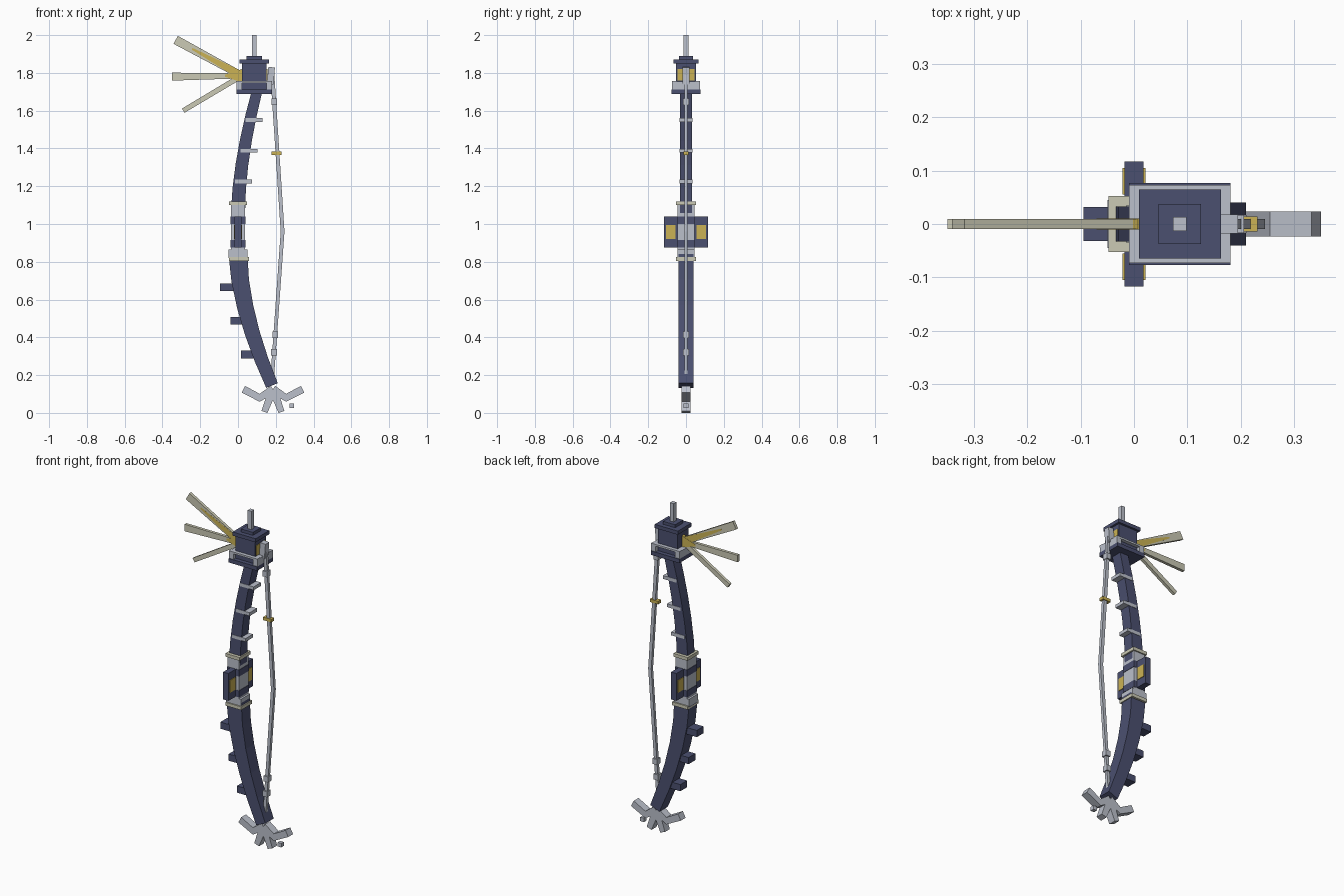
import bpy, bmesh
from mathutils import Vector

cube = bpy.data.objects.get("Cube")
if cube:
    bpy.data.objects.remove(cube)


def material(name, *rgb):
    mat = bpy.data.materials.new(name)
    mat.use_nodes = True
    mat.diffuse_color = (*rgb, 1)
    shader = mat.node_tree.nodes["Principled BSDF"]
    shader.inputs["Base Color"].default_value = mat.diffuse_color
    return mat


NAVY = material("navy", .07, .08, .16)
STEEL = material("pale steel", .5, .53, .6)
GOLD = material("gold", .6, .45, .09)
CREAM = material("cream grey", .6, .59, .46)


def finish(name, bm, mat):
    bmesh.ops.recalc_face_normals(bm, faces=bm.faces)
    mesh = bpy.data.meshes.new(name)
    bm.to_mesh(mesh)
    bm.free()
    mesh.materials.append(mat)
    bpy.context.collection.objects.link(bpy.data.objects.new(name, mesh))


def box(name, mat, wide, deep, tall, x=0, y=0, z=0):
    """Box standing with the centre of its bottom face at (x, y, z)."""
    bm = bmesh.new()
    bmesh.ops.create_cube(bm, size=1)
    bmesh.ops.scale(bm, vec=(wide, deep, tall), verts=bm.verts)
    bmesh.ops.translate(bm, vec=(x, y, z + tall / 2), verts=bm.verts)
    finish(name, bm, mat)


def beam(name, mat, path, start, end, deep):
    """Bar through points in the xz plane, its width going from start to end."""
    bm = bmesh.new()
    rings = []
    last = len(path) - 1
    for i, point in enumerate(path):
        along = (path[min(i + 1, last)] - path[max(i - 1, 0)]).normalized()
        width = start + (end - start) * i / last
        side = Vector((-along.z, 0, along.x)) * width / 2
        out = Vector((0, deep / 2, 0))
        corners = (side + out, side - out, -side - out, out - side)
        rings.append([bm.verts.new(point + corner) for corner in corners])
    for ring, following in zip(rings, rings[1:]):
        for k in range(len(ring)):
            bm.faces.new((ring[k], ring[k - 1], following[k - 1], following[k]))
    bm.faces.new(rings[0])
    bm.faces.new(rings[-1])
    finish(name, bm, mat)


def at(x, z):
    return Vector((x, 0, z))


def arc(reach, low, high, steps=5):
    """Points that leave the vertical ever faster until they reach sideways."""
    parts = [i / steps for i in range(steps + 1)]
    return [at(reach * t ** 1.7, low + (high - low) * t) for t in parts]


# Shaft in two halves, bowing away from the grip
beam("upper_shaft", NAVY, arc(.1, 1.06, 1.7), .075, .055, deep=.066)
beam("lower_shaft", NAVY, arc(.18, .84, .145), .1, .066, deep=.08)

# Ribs climbing the upper shaft, cleats stepping down the lower shaft
for i in range(3):
    box(f"rib_{i}", STEEL, .09, .07, .02, x=.03 + .027 * i, z=1.215 + .163 * i)
    box(f"cleat_{i}", NAVY, .09, .064, .04, x=.055 * i - .05, z=.645 - .178 * i)

# Grip with bands and collars
box("grip_core", STEEL, .075, .09, .25, z=.85)
box("upper_collar", CREAM, .095, .105, .02, z=1.1)
box("lower_collar", STEEL, .1, .09, .045, z=.82)
box("lower_collar_rim", CREAM, .105, .105, .02, x=.005, z=.805)
for level, z in (("lower", .875), ("upper", 1)):
    box(f"{level}_grip_band", NAVY, .08, .094, .04, z=z)

# Wings on both sides of the grip, with lit windows
for side, s in (("left", 1), ("right", -1)):
    box(f"{side}_wing", NAVY, .035, .08, .165, y=s * .077, z=.875)
    box(f"{side}_wing_window", GOLD, .043, .05, .075, y=s * .08, z=.92)

# Lantern head, stacked upwards on one axis
head = .086
box("head_base", NAVY, .19, .154, .024, x=head, z=1.688)
box("head_block", NAVY, .13, .104, .14, x=head, z=1.71)
box("head_cap", NAVY, .154, .13, .022, x=head, z=1.85)
box("head_cap_step", NAVY, .08, .076, .02, x=head, z=1.87)
box("finial", STEEL, .025, .026, .11, x=head, z=1.89)
box("head_window", GOLD, .008, .09, .06, x=head + .065, z=1.76)
for side, s in (("left", 1), ("right", -1)):
    box(f"head_{side}_rail", STEEL, .03, .146, .045, x=head + s * .08, z=1.71)
for side, s in (("front", -1), ("back", 1)):
    box(f"head_{side}_rail", STEEL, .19, .023, .011, x=head, y=s * .062, z=1.746)

# Fan of blades with gold inlay and root
root = at(.02, 1.785)
top_tip = at(-.33, 1.975)
beam("top_blade", CREAM, [root, top_tip], .04, .048, deep=.018)
beam("middle_blade", CREAM, [root, at(-.35, 1.78)], .028, .042, deep=.018)
beam("bottom_blade", CREAM, [root, at(-.29, 1.6)], .028, .026, deep=.018)
beam("blade_inlay", GOLD, [root, root.lerp(top_tip, .75)], .045, .01, deep=.019)
beam("fan_root", GOLD, [root, root - at(.09, 0)], .07, .01, deep=.02)

# Slack cable with anchor, clamps and bead
cable_top, cable_middle, cable_end = at(.18, 1.82), at(.236, .96), at(.182, .2)
beam("cable", STEEL, [cable_top, cable_middle, cable_end], .021, .019, deep=.018)
beam("cable_anchor", STEEL, [at(.171, 1.74), at(.178, 1.83)], .035, .035, deep=.036)
for i, point in enumerate((cable_top.lerp(cable_middle, .2),
                           cable_end.lerp(cable_middle, .28),
                           cable_end.lerp(cable_middle, .16))):
    box(f"cable_clamp_{i}", STEEL, .03, .034, .034, x=point.x, z=point.z - .017)
box("cable_bead", GOLD, .055, .028, .018, x=.204, z=1.366)

# Root-like claws spreading from the foot, with a loose chip
foot = at(.185, .125)
for side, s in (("left", 1), ("right", -1)):
    spread = [foot, foot + at(s * .07, -.045), foot + at(s * .157, 0)]
    beam(f"{side}_claw", STEEL, spread, .044, .04, deep=.046)
    beam(f"{side}_lower_claw", STEEL, [foot, foot + at(s * .045, -.12)], .045, .033, deep=.046)
box("claw_chip", STEEL, .024, .024, .024, x=.285, z=.026)
